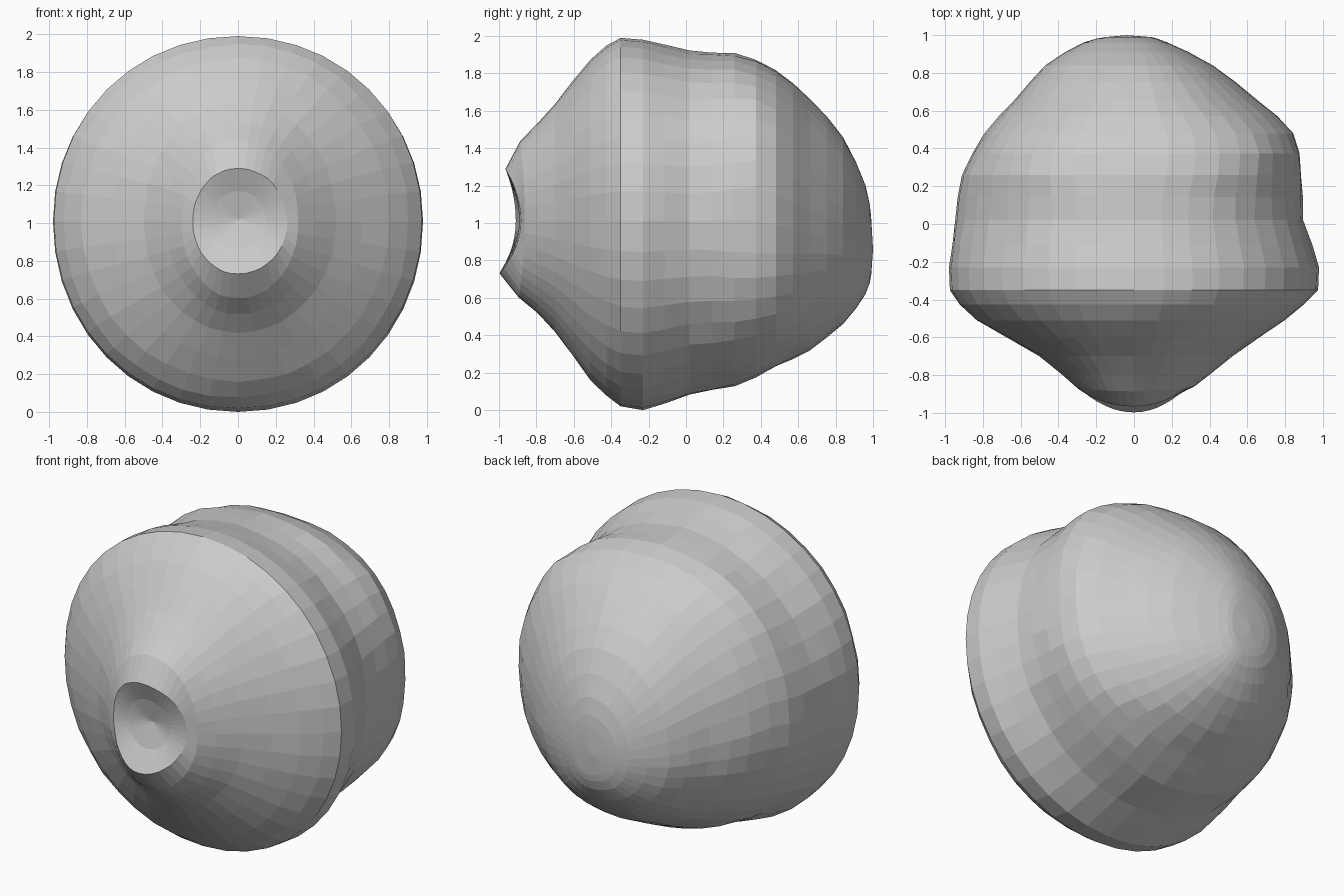
import bpy, bmesh, math, random
from mathutils import Vector

if "Cube" in bpy.data.objects:
    bpy.data.objects.remove(bpy.data.objects["Cube"])

random.seed(4)
SEG = 40

# key sections along y: y, left, right, bottom, top
KEYS = [
    (-0.91, 0.24, 0.26, 0.73, 1.29),   # crater rim
    (-0.87, 0.30, 0.32, 0.60, 1.44),
    (-0.70, 0.50, 0.52, 0.42, 1.64),
    (-0.51, 0.83, 0.80, 0.16, 1.87),
    (-0.35, 0.975, 0.975, 0.02, 1.99),  # wide disc edge
    (-0.23, 0.98, 0.98, 0.00, 1.98),
    (0.02, 0.945, 0.90, 0.08, 1.92),   # shallow groove
    (0.26, 0.91, 0.89, 0.13, 1.905),   # rear bulge
    (0.48, 0.79, 0.845, 0.23, 1.82),
    (0.66, 0.63, 0.65, 0.32, 1.67),
    (0.84, 0.47, 0.42, 0.46, 1.46),
    (0.96, 0.27, 0.18, 0.62, 1.20),
    (0.99, 0.15, 0.09, 0.72, 1.03),
]


def midpoint(i):
    """Smooth section halfway between two key sections."""
    p = [KEYS[max(0, min(len(KEYS) - 1, i + k))] for k in (-1, 0, 1, 2)]
    return [(9 * (b + c) - a - d) / 16 for a, b, c, d in zip(*p)]


def add_ring(bm, section, saddle):
    y, left, right, bottom, top = section
    mid = 1.01 - max(0, y - 0.38) * 0.23
    bulge = math.exp(-((y - 0.40) / 0.2) ** 2)
    under = max(0, min(1, (y - 0.35) / 0.3))
    verts = []
    for i in range(SEG):
        a = math.tau * i / SEG
        c, s = math.cos(a), math.sin(a)
        # squarer upper right bulge, flatter underside towards the rear
        side = 0.5 + 0.5 * math.sin(a + math.pi / 4)
        power = 2.04 + 0.38 * bulge * side + 0.15 * under * max(0, -s)
        x = math.copysign(abs(c) ** (2 / power), c) * (right if c > 0 else left)
        z = math.copysign(abs(s) ** (2 / power), s) * (top - mid if s > 0 else mid - bottom)
        # crater lips lean forward, the lower one further; the right side is worn back
        dy = saddle * (0.4 * max(0, c) ** 2 - s * s * (0.8 if s > 0 else 1.25))
        k = 1 + random.uniform(-0.007, 0.005) * (abs(y + 0.27) > 0.1)
        verts.append(bm.verts.new(Vector((x * k, y + dy, mid + z * k))))
    return verts


# lumpy body: crater floor, then key sections with smooth ones in between
bm = bmesh.new()
loops = [add_ring(bm, (-0.90, 0.14, 0.15, 0.86, 1.17), 0.02)]
for i, key in enumerate(KEYS):
    loops.append(add_ring(bm, key, {0: 0.07, 1: 0.02}.get(i, 0)))
    if i not in (0, 4, len(KEYS) - 1):
        loops.append(add_ring(bm, midpoint(i), 0))
for lo, hi in zip(loops, loops[1:]):
    for i in range(SEG):
        j = (i + 1) % SEG
        bm.faces.new((lo[i], lo[j], hi[j], hi[i]))

# closed ends: crater bottom and rear tip
for loop, tip in ((loops[0], (0.01, -0.88, 1.02)), (loops[-1], (-0.04, 1.0, 0.86))):
    v = bm.verts.new(tip)
    for i in range(SEG):
        bm.faces.new((loop[i], loop[(i + 1) % SEG], v))

bmesh.ops.recalc_face_normals(bm, faces=bm.faces[:])
mesh = bpy.data.meshes.new("lumpy_rock")
bm.to_mesh(mesh)
bm.free()
bpy.context.collection.objects.link(bpy.data.objects.new("lumpy_rock", mesh))
